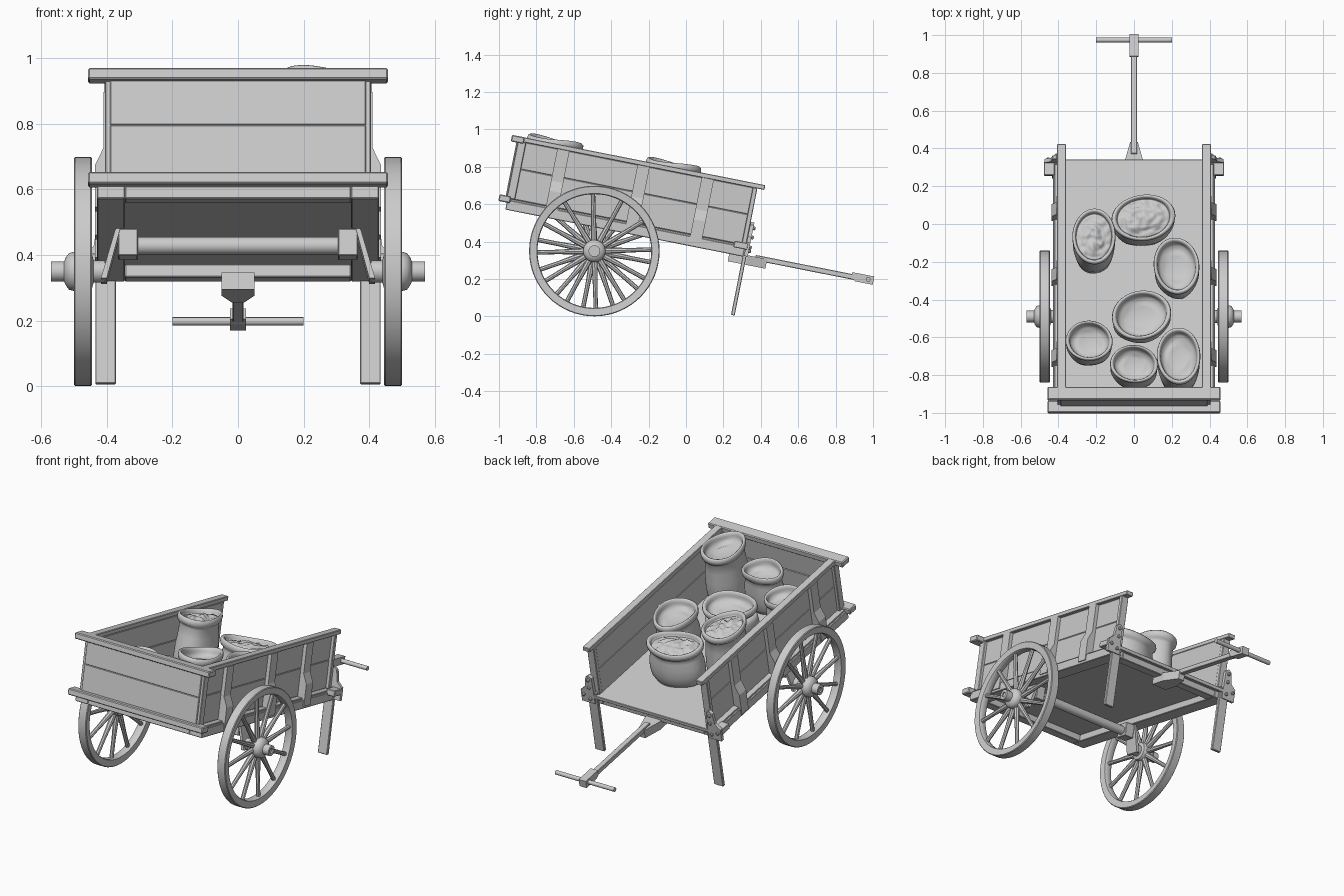
import bpy, bmesh, math, random
from mathutils import Matrix, Vector, noise

if "Cube" in bpy.data.objects:
    bpy.data.objects.remove(bpy.data.objects["Cube"])

random.seed(4)
# Everything is built level, with the wheel axle as origin, then tipped as a whole
TILT = Matrix.Translation((0, -0.49, 0.35)) @ Matrix.Rotation(math.radians(-11.2), 4, 'X')


def finish(name, bm, smooth=False, bevel=0.0):
    bmesh.ops.recalc_face_normals(bm, faces=bm.faces)
    me = bpy.data.meshes.new(name)
    bm.to_mesh(me)
    bm.free()
    ob = bpy.data.objects.new(name, me)
    bpy.context.collection.objects.link(ob)
    ob.matrix_world = TILT
    if bevel:
        mod = ob.modifiers.new("bevel", 'BEVEL')
        mod.width, mod.segments = bevel, 1
    if smooth:
        bpy.ops.object.select_all(action='DESELECT')
        ob.select_set(True)
        bpy.context.view_layer.objects.active = ob
        bpy.ops.object.shade_smooth_by_angle(angle=math.radians(40))
    return ob


def box(name, x, y, z, both=False, bevel=0.003):
    for s in ((1, -1) if both else (1,)):
        bm = bmesh.new()
        m = Matrix.Translation((s * sum(x) / 2, sum(y) / 2, sum(z) / 2)) @ \
            Matrix.Diagonal((x[1] - x[0], y[1] - y[0], z[1] - z[0], 1))
        bmesh.ops.create_cube(bm, size=1, matrix=m)
        finish(name, bm, bevel=bevel)


def prism(name, pts, to3d, depth, both=False):
    """Extrude a closed 2D outline; to3d maps a point to space, depth is a vector."""
    for s in ((1, -1) if both else (1,)):
        bm = bmesh.new()
        f = bm.faces.new([bm.verts.new(to3d(*p)) for p in pts])
        ext = bmesh.ops.extrude_face_region(bm, geom=[f])
        bmesh.ops.translate(bm, vec=Vector(depth), verts=[v for v in ext['geom'] if isinstance(v, bmesh.types.BMVert)])
        bmesh.ops.scale(bm, vec=(s, 1, 1), verts=bm.verts)
        finish(name, bm)


def lathe(bm, profile, n, point, closed=False):
    """Rings of n vertices; point(a, b, angle) places each profile point."""
    rings = [[bm.verts.new(point(a, b, 2 * math.pi * i / n)) for i in range(n)] for a, b in profile]
    for r0, r1 in zip(rings, rings[1:] + (rings[:1] if closed else [])):
        for i in range(n):
            bm.faces.new((r0[i], r0[i - 1], r1[i - 1], r1[i]))
    if not closed:
        bm.faces.new(rings[0])
        bm.faces.new(rings[-1])


def rod(name, x0, x1, r, y, z, n=16):
    bm = bmesh.new()
    lathe(bm, [(x0, r), (x1, r)], n, lambda a, b, t: (a, y + b * math.cos(t), z + b * math.sin(t)))
    finish(name, bm, True)


# Underframe and floor
box("frame_side_beam", (0.345, 0.43), (-0.51, 0.79), (0.125, 0.178), True)
box("frame_rear_beam", (-0.345, 0.345), (-0.51, -0.44), (0.125, 0.165))
box("frame_front_beam", (-0.345, 0.345), (0.72, 0.79), (0.125, 0.165))
box("floor", (-0.42, 0.42), (-0.515, 0.81), (0.165, 0.187), bevel=0.002)

# Plank sides, tailboard and rails
for z in ((0.187, 0.352), (0.352, 0.498)):
    box("side_plank", (0.36, 0.388), (-0.515, 0.77), z, True)
    box("tail_plank", (-0.39, 0.39), (-0.522, -0.495), z)
box("tail_post", (0.385, 0.406), (-0.515, -0.47), (0.187, 0.498), True)
box("side_top_rail", (0.36, 0.407), (-0.52, 0.828), (0.497, 0.523), True)
box("tail_top_rail", (-0.457, 0.457), (-0.552, -0.482), (0.488, 0.524), bevel=0.005)
box("tail_bottom_rail", (-0.457, 0.457), (-0.556, -0.492), (0.163, 0.2), bevel=0.005)
box("front_post", (0.36, 0.408), (0.765, 0.79), (0.187, 0.498), True)

# Side battens that thicken toward the frame
batten = [(0.385, 0.14), (0.436, 0.14), (0.436, 0.27), (0.41, 0.325), (0.41, 0.498), (0.385, 0.498)]
for y in (-0.30, 0.137, 0.487):
    prism("side_batten", batten, lambda a, b: (a, y, b), (0, 0.066, 0), True)

# Front legs with bolted hinge plates
box("front_leg", (0.372, 0.435), (0.783, 0.803), (-0.193, 0.2), True)
box("hinge_block", (0.42, 0.476), (0.725, 0.80), (0.165, 0.2), True)
plate = [(0.385, 0.13), (0.474, 0.13), (0.474, 0.205), (0.44, 0.235), (0.43, 0.30), (0.41, 0.315), (0.39, 0.30)]
prism("hinge_plate", plate, lambda a, b: (a, 0.79, b), (0, 0.02, 0), True)
for s in (1, -1):
    for x, z in ((0.411, 0.285), (0.411, 0.235), (0.411, 0.16), (0.455, 0.18)):
        bm = bmesh.new()
        lathe(bm, [(0.805, 0.01), (0.818, 0.01), (0.822, 0.006)], 8,
              lambda a, b, t: (s * x + b * math.cos(t), a, z + b * math.sin(t)))
        finish("hinge_bolt", bm)

# Draw handle
tongue_base = [(-0.05, 0.71), (0.05, 0.71), (0.05, 0.81), (0.02, 0.915), (-0.02, 0.915), (-0.05, 0.81)]
prism("tongue_base", tongue_base, lambda a, b: (a, b, 0.085), (0, 0, 0.052))
box("tongue", (-0.017, 0.017), (0.85, 1.40), (0.118, 0.147))
fork = [(1.375, 0.125), (1.40, 0.112), (1.495, 0.112), (1.495, 0.157), (1.375, 0.157)]
prism("tongue_end", fork, lambda a, b: (-0.024, a, b), (0.048, 0, 0))
rod("handle_bar", -0.2, 0.2, 0.013, 1.466, 0.135, 12)

# Axle bar, clamps and drop brackets
rod("axle_bar", -0.34, 0.34, 0.027, 0, 0.08)
box("axle_clamp", (0.305, 0.365), (-0.038, 0.038), (0.042, 0.126), True)
bracket = [(0.352, 0.15), (0.366, 0.15), (0.418, -0.03), (0.40, -0.03)]
prism("drop_bracket", bracket, lambda a, b: (a, -0.045, b), (0, 0.09, 0), True)

# Wheels
hub = [(0.405, 0.034), (0.44, 0.034), (0.445, 0.052), (0.47, 0.06), (0.50, 0.06), (0.515, 0.056), (0.525, 0.042),
       (0.53, 0.031), (0.57, 0.031), (0.57, 0.015), (0.562, 0.015)]
rim = [(0.445, 0.345), (0.449, 0.349), (0.496, 0.349), (0.50, 0.345), (0.496, 0.308), (0.49, 0.304), (0.455, 0.304), (0.449, 0.308)]
spoke = [(0.04, 0.016), (0.09, 0.016), (0.2, 0.012), (0.31, 0.012)]
for s in (1, -1):
    def around(a, b, t):
        return (s * a, b * math.cos(t), b * math.sin(t))
    bm = bmesh.new()
    lathe(bm, rim, 64, around, True)
    finish("wheel_rim", bm, True)
    bm = bmesh.new()
    lathe(bm, hub, 24, around)
    finish("wheel_hub", bm, True)
    bm = bmesh.new()
    for k in range(12):
        q = Matrix.Rotation(2 * math.pi * k / 12 + (0.22 if s > 0 else 0.0), 3, 'X')
        lathe(bm, spoke, 8, lambda a, b, t: q @ Vector((s * 0.475 + b * math.cos(t), b * math.sin(t), a)))
    finish("wheel_spokes", bm, True)

# Sacks: world x, y of the mouth, half sizes, mouth height, turn, filled or not
sacks = [(-0.212, -0.062, 0.115, 0.15, 0.55, 0.1, True), (0.05, 0.038, 0.165, 0.128, 0.43, 0.15, True),
         (0.225, -0.217, 0.122, 0.152, 0.42, 0.0, False), (0.04, -0.478, 0.163, 0.128, 0.37, 0.2, False),
         (-0.237, -0.615, 0.122, 0.11, 0.41, -0.25, False), (0.0, -0.738, 0.124, 0.105, 0.445, 0.0, False),
         (0.236, -0.695, 0.118, 0.15, 0.55, -0.05, False)]
FLOOR = 0.187
for k, (x, wy, rx, ry, top, turn, full) in enumerate(sacks):
    y = (wy + 0.49 - 0.194 * top) / 0.981
    h = top - FLOOR
    # wall as radius and height below the mouth, then the rolled lip
    wall = [(0.6, 0), (0.84, 0.004), (0.93, 0.03), (0.97, h * 0.3), (0.95, h * 0.5), (0.89, h * 0.68), (0.87, h - 0.06)]
    lip = [(0.90, h - 0.048), (0.97, h - 0.04), (1.0, h - 0.022), (0.98, h - 0.006), (0.93, h),
           (0.87, h - 0.005), (0.83, h - 0.02), (0.82, h - 0.032)]
    if full:
        inner = [(0.81 * (1 - i / 14), h - 0.03 + 0.018 * i / 14) for i in range(14)]
    else:
        inner = [(0.8 * math.cos(i * 0.15), h - 0.035 - 0.035 * math.sin(i * 0.15)) for i in range(1, 11)]

    def sack_point(r, z, t):
        t2 = t + turn
        wob = 1 + 0.03 * math.sin(2 * t + k * 1.7) * (r > 0.5) + 0.015 * math.sin(5 * t + k) * (z < h - 0.04)
        px, py = r * wob * rx * math.cos(t), r * wob * ry * math.sin(t)
        pz = z + (z / h) * 0.008 * (math.sin(2 * t + k) - 0.5) * (r > 0.5)
        if full and r < 0.78 and z > h / 2:
            pz += 0.016 * noise.noise(Vector((px * 32, py * 32, k * 5.0)))
        c, sn = math.cos(turn), math.sin(turn)
        return (x + px * c - py * sn, max(-0.49 + 0.001, y + px * sn + py * c), FLOOR + max(pz, 0))

    bm = bmesh.new()
    lathe(bm, wall + lip + inner, 48, sack_point)
    ob = finish("sack", bm)
    for p in ob.data.polygons:
        p.use_smooth = True
